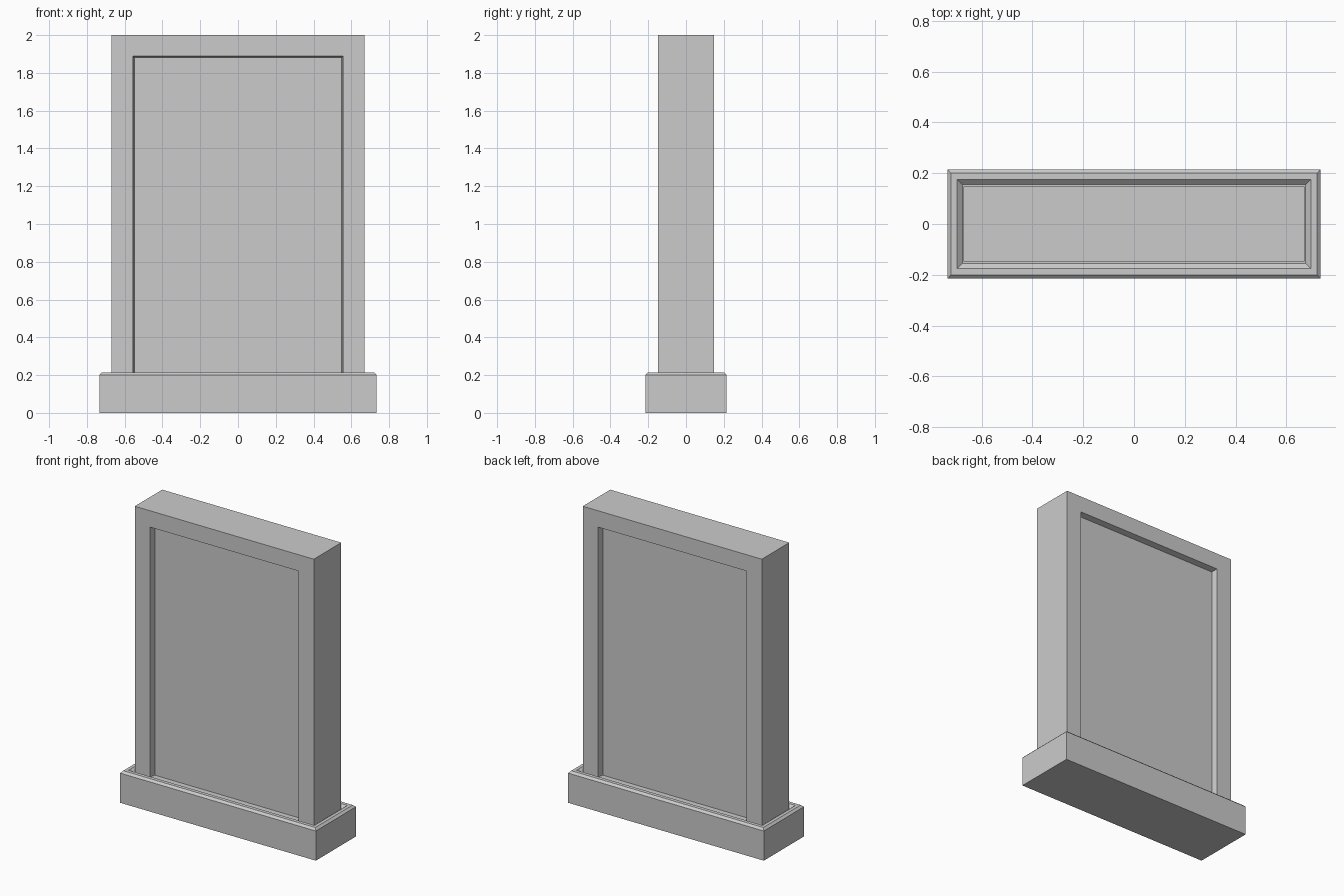
import bpy, bmesh

if "Cube" in bpy.data.objects:
    bpy.data.objects.remove(bpy.data.objects["Cube"])


def loft(name, rings):
    """Skin a list of four-point rings; 'closed' sides wrap, ends are capped."""
    bm = bmesh.new()
    loops = [[bm.verts.new(p) for p in ring] for ring in rings["points"]]
    count = 4 if rings["closed"] else 3
    for a, b in zip(loops, loops[1:]):
        for i in range(count):
            j = (i + 1) % 4
            bm.faces.new((a[i], a[j], b[j], b[i]))
    bm.faces.new(loops[0])
    bm.faces.new(loops[-1])
    # close the underside of an open-sided loft
    bmesh.ops.holes_fill(bm, edges=[e for e in bm.edges if e.is_boundary], sides=0)
    bmesh.ops.recalc_face_normals(bm, faces=bm.faces)
    mesh = bpy.data.meshes.new(name)
    bm.to_mesh(mesh)
    bm.free()
    obj = bpy.data.objects.new(name, mesh)
    bpy.context.collection.objects.link(obj)
    return obj


FLOOR = 0.195  # level of the groove around the slab


def rect(x, y, z):
    return [(-x, -y, z), (x, -y, z), (x, y, z), (-x, y, z)]


def arch(x, y, top):
    return [(-x, y, FLOOR), (-x, y, top), (x, y, top), (x, y, FLOOR)]


# Plinth: chamfered rim, then a slope down into the groove
loft("plinth", {"closed": True, "points": [
    rect(0.734, 0.215, 0),
    rect(0.734, 0.215, 0.201),
    rect(0.720, 0.200, 0.215),
    rect(0.697, 0.176, 0.215),
    rect(0.675, 0.155, FLOOR),
]})

# Slab: raised border with a recessed panel on front and back
half = [(0.549, 0.107, 1.881), (0.557, 0.147, 1.889), (0.671, 0.147, 2.0)]
front = [arch(x, -y, z) for x, y, z in half]
back = [arch(x, y, z) for x, y, z in reversed(half)]
loft("slab", {"closed": False, "points": front + back})
